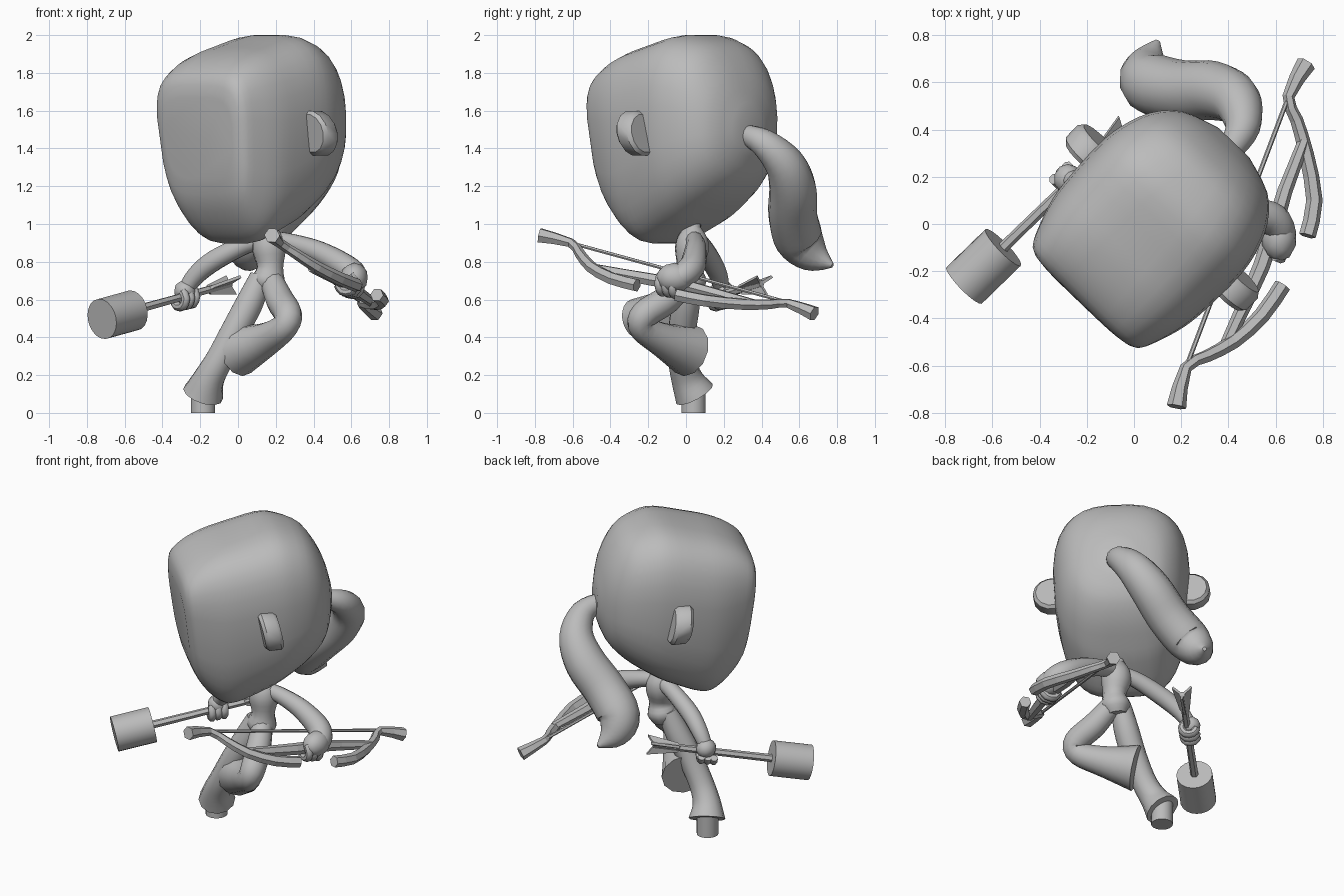
import bpy, bmesh, math
from mathutils import Vector, Matrix

if "Cube" in bpy.data.objects:
    bpy.data.objects.remove(bpy.data.objects["Cube"])

clay = bpy.data.materials.new("plain grey")
clay.use_nodes = True
GREY = (0.5, 0.5, 0.5, 1)
clay.diffuse_color = GREY
clay.node_tree.nodes["Principled BSDF"].inputs["Base Color"].default_value = GREY


def finish(name, bm, angle=40):
    """Turn a bmesh into a shaded object; angle 0 keeps it faceted."""
    bmesh.ops.recalc_face_normals(bm, faces=bm.faces)
    mesh = bpy.data.meshes.new(name)
    bm.to_mesh(mesh)
    bm.free()
    mesh.materials.append(clay)
    ob = bpy.data.objects.new(name, mesh)
    bpy.context.collection.objects.link(ob)
    if angle:
        bpy.ops.object.select_all(action="DESELECT")
        ob.select_set(True)
        bpy.context.view_layer.objects.active = ob
        bpy.ops.object.shade_smooth_by_angle(angle=math.radians(angle))
    return ob


def spline(points, steps):
    """Catmull-Rom interpolation of tuples of any length."""
    pts = [points[0], *points, points[-1]]
    out = []
    for a, b, c, d in zip(pts, pts[1:], pts[2:], pts[3:]):
        for k in range(steps):
            t = k / steps
            out.append([q + 0.5 * t * (r - p + t * (2 * p - 5 * q + 4 * r - s
                        + t * (3 * (q - r) + s - p))) for p, q, r, s in zip(a, b, c, d)])
    return out + [list(points[-1])]


def loft(name, rings, angle=40):
    bm = bmesh.new()
    loops = [[bm.verts.new(p) for p in ring] for ring in rings]
    n = len(loops[0])
    for a, b in zip(loops, loops[1:]):
        for i in range(n):
            j = (i + 1) % n
            bm.faces.new((a[i], a[j], b[j], b[i]))
    bm.faces.new(loops[0])
    bm.faces.new(loops[-1])
    return finish(name, bm, angle)


def tube(name, points, sides=12, steps=4, angle=45):
    """Loft a round section along (x, y, z, radius) points."""
    pts = spline(points, steps)
    centres = [Vector(p[:3]) for p in pts]
    rings, old, side = [], None, None
    for i, c in enumerate(centres):
        d = (centres[min(i + 1, len(pts) - 1)] - centres[max(i - 1, 0)]).normalized()
        if old is None:
            side = d.cross(Vector((0.1, 0.2, 1))).normalized()
        else:
            side = old.rotation_difference(d) @ side
        old, up = d, d.cross(side)
        rings.append([c + pts[i][3] * (math.cos(t) * side + math.sin(t) * up)
                      for t in (math.tau * k / sides for k in range(sides))])
    return loft(name, rings, angle)


def blob(name, centre, size):
    bm = bmesh.new()
    bmesh.ops.create_icosphere(bm, subdivisions=2, radius=1)
    bm.transform(Matrix.Translation(centre) @ Matrix.Diagonal((*size, 1)))
    return finish(name, bm, 60)


# Head: sections along its own facing direction, flat face and domed back
forward = Vector((-0.69, -0.72, 0)).normalized()
left = Vector((0.72, -0.69, 0)).normalized()
head_at = Vector((0.088, -0.005, 0))
# forward offset, bottom, top, half width, squareness, narrowing of the lower half
sections = [(.435, 1.24, 1.67, .25, 4, .1), (.41, 1.11, 1.77, .315, 4.5, .15),
            (.33, .98, 1.85, .355, 4, .2), (.22, .9, 1.91, .39, 3.6, .22),
            (.1, .91, 1.95, .405, 3.4, .2), (-.08, .98, 2.0, .41, 3.2, .15),
            (-.2, 1.05, 1.99, .395, 3, .1), (-.33, 1.14, 1.93, .345, 2.7, .05),
            (-.43, 1.25, 1.78, .25, 2.4, 0), (-.485, 1.4, 1.6, .09, 2, 0)]


def head_ring(u, low, high, half, power, narrow, sides=32):
    ring = []
    for k in range(sides):
        t = math.tau * (k + 0.5) / sides
        c, s = math.cos(t), math.sin(t)
        h = math.copysign(abs(s) ** (2 / power), s)
        v = math.copysign(abs(c) ** (2 / power), c) * half * (1 + narrow * min(h, 0))
        z = (low + high) / 2 + h * (high - low) / 2
        lean = max(u, 0) * 0.3 * (z - 1.5)
        ring.append(head_at + forward * (u + lean) + left * v + Vector((0, 0, z)))
    return ring


loft("head", [head_ring(*s) for s in spline(sections, 3)], 50)

# Ears: thick upright discs standing out from both sides, leaning a little
for label, sign in (("left", 1), ("right", -1)):
    rings = []
    for along, grow in ((-.055, .85), (-.035, 1), (.035, 1), (.055, .85)):
        ring = []
        for k in range(14):
            t = math.tau * k / 14
            z = .12 * grow * math.sin(t)
            ring.append(head_at + left * sign * (.415 + .115 * grow * math.cos(t))
                        + forward * (along - .045 + .2 * z) + Vector((0, 0, 1.48 + z)))
        rings.append(ring)
    loft(label + "_ear", rings, 40)

# Ponytail sweeping round behind the head
tube("ponytail", [(.40, .30, 1.48, .05), (.46, .41, 1.43, .075), (.435, .52, 1.32, .105),
                  (.34, .565, 1.19, .125), (.2, .565, 1.05, .13), (.07, .6, .92, .13),
                  (.06, .68, .83, .09), (.1, .775, .78, .012)], sides=14)

# Neck and torso
tube("neck", [(.14, .05, 1.15, .08), (.15, .045, 1.06, .042), (.16, .04, .97, .04),
              (.16, .03, .9, .06)])
tube("torso", [(.16, .04, .985, .04), (.16, .035, .93, .08), (.165, .03, .86, .09),
               (.17, .02, .77, .07), (.16, .02, .7, .09), (.15, .02, .64, .06)], steps=3)

# Legs with flared trouser ends
tube("right_leg", [(.12, .02, .72, .06), (.06, .0, .58, .075), (-.02, -.02, .43, .075),
                   (-.1, -.02, .28, .075), (-.155, .005, .18, .085), (-.185, .045, .1, .11)])
tube("left_leg", [(.17, .02, .72, .06), (.22, -.1, .6, .075), (.265, -.22, .52, .075),
                  (.24, -.23, .45, .072), (.13, -.11, .38, .095), (.0, .015, .33, .14)])

# Support peg under the standing leg
tube("support_peg", [(-.185, .04, .15, .065), (-.185, .04, 0, .065)], sides=20, steps=1)

# Arms
tube("left_arm", [(.17, .04, .92, .045), (.28, .05, .9, .05), (.43, .05, .85, .06),
                  (.57, .03, .77, .07), (.62, -.03, .72, .065), (.6, -.1, .68, .045)])
tube("right_arm", [(.16, .04, .92, .045), (.04, .08, .89, .05), (-.12, .13, .81, .055),
                   (-.22, .17, .73, .05), (-.28, .19, .65, .04)])


# Hands: a palm with curled fingers round what is held
def hand(name, centre, axis, palm_at, palm_size, reach):
    centre, axis = Vector(centre), Vector(axis).normalized()
    blob(name + "_palm", palm_at, palm_size)
    across = axis.cross(Vector((0, 0, 1))).normalized()
    for k in range(3):
        at = centre + axis * (k - 1) * .038
        tube(f"{name}_finger_{k + 1}",
             [(*(at + reach * (across * math.cos(t) + Vector((0, 0, math.sin(t))))), .024)
              for t in (math.radians(a) for a in (60, 0, -60, -120, -170))], sides=8, steps=2)


hand("left_hand", (.59, -.09, .68), (.2, .5, -.1), (.615, -.06, .715), (.075, .1, .08), .05)
hand("right_hand", (-.28, .185, .61), (.7, .68, .17), (-.28, .19, .645), (.06, .065, .06), .045)

# Arrow: blunt cylinder head, thin shaft and splayed fletching
tail = Vector((-.02, .42, .69))
tip = Vector((-.72, -.26, .497))
aim = (tail - tip).normalized()
tube("arrow_head", [(*tip, .108), (*(tip + aim * .235), .108)], sides=20, steps=1)
tube("arrow_shaft", [(*(tip + aim * .23), .024), (*(tail - aim * .03), .02)],
     sides=6, steps=1, angle=0)
spoke = aim.cross(Vector((0, 0, 1))).normalized()
for k in range(3):
    ray = Matrix.Rotation(math.radians(90 + 120 * k), 3, aim) @ spoke
    bm = bmesh.new()
    bm.faces.new([bm.verts.new(tail + aim * a + ray * r) for a, r in
                  ((-.2, .01), (-.18, .03), (0, .065), (-.03, .01))])
    fin = finish(f"arrow_fletching_{k + 1}", bm, 0)
    thick = fin.modifiers.new("thickness", "SOLIDIFY")
    thick.thickness, thick.offset = .016, 0

# Bow: two recurved limbs, an inner grip bar and a taut string
limbs = {
    "front": [(.18, -.775, .94, .042), (.22, -.61, .9, .026), (.31, -.56, .84, .028),
              (.42, -.5, .77, .032), (.54, -.39, .71, .035), (.63, -.26, .675, .036)],
    "back": [(.73, .68, .525, .042), (.655, .54, .58, .026), (.69, .44, .575, .028),
             (.73, .3, .575, .032), (.765, .1, .595, .035), (.735, -.05, .625, .036)],
}
for label, path in limbs.items():
    tube(f"bow_{label}_limb", path, sides=6, steps=2, angle=0)
tube("bow_grip", [(.39, -.51, .77, .026), (.47, -.34, .735, .032), (.54, -.18, .705, .036),
                  (.59, -.03, .68, .036), (.64, .14, .635, .032), (.72, .35, .58, .026)],
     sides=6, steps=1, angle=0)
tube("bow_string", [(.22, -.61, .9, .01), (.655, .54, .585, .01)], sides=6, steps=1)
